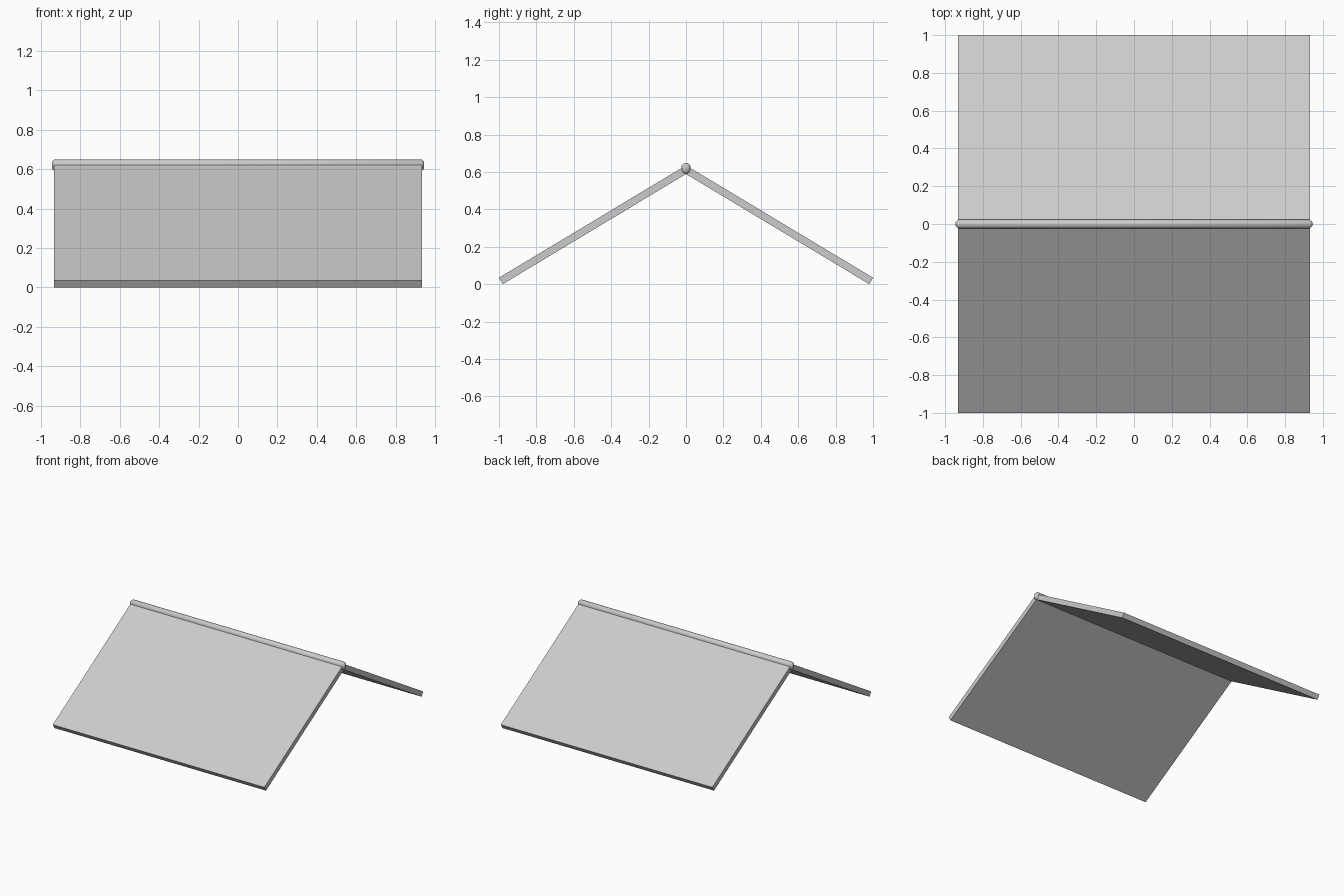
import bpy, math

if "Cube" in bpy.data.objects:
    bpy.data.objects.remove(bpy.data.objects["Cube"])

PITCH = math.radians(31)
LENGTH = 0.99 / math.cos(PITCH)


def box(name, size, loc, rot_x=0.0):
    bpy.ops.mesh.primitive_cube_add(size=1, location=loc, rotation=(rot_x, 0, 0))
    ob = bpy.context.object
    ob.name = name
    ob.scale = size
    bpy.ops.object.transform_apply(location=False, rotation=False, scale=True)
    return ob


# Two sloping roof slabs meeting under the ridge
for name, side in (("front_roof_slab", -1), ("back_roof_slab", 1)):
    mid_z = 0.017 + LENGTH / 2 * math.sin(PITCH)
    box(name, (1.866, LENGTH, 0.04), (0, side * 0.495, mid_z), -side * PITCH)

# Ridge beam with softened edges, slightly longer than the slabs
ridge = box("ridge_beam", (1.89, 0.046, 0.058), (0, 0, 0.619))
bevel = ridge.modifiers.new("bevel", 'BEVEL')
bevel.width = 0.013
bevel.segments = 1
bpy.ops.object.modifier_apply(modifier=bevel.name)
bpy.ops.object.shade_smooth()
